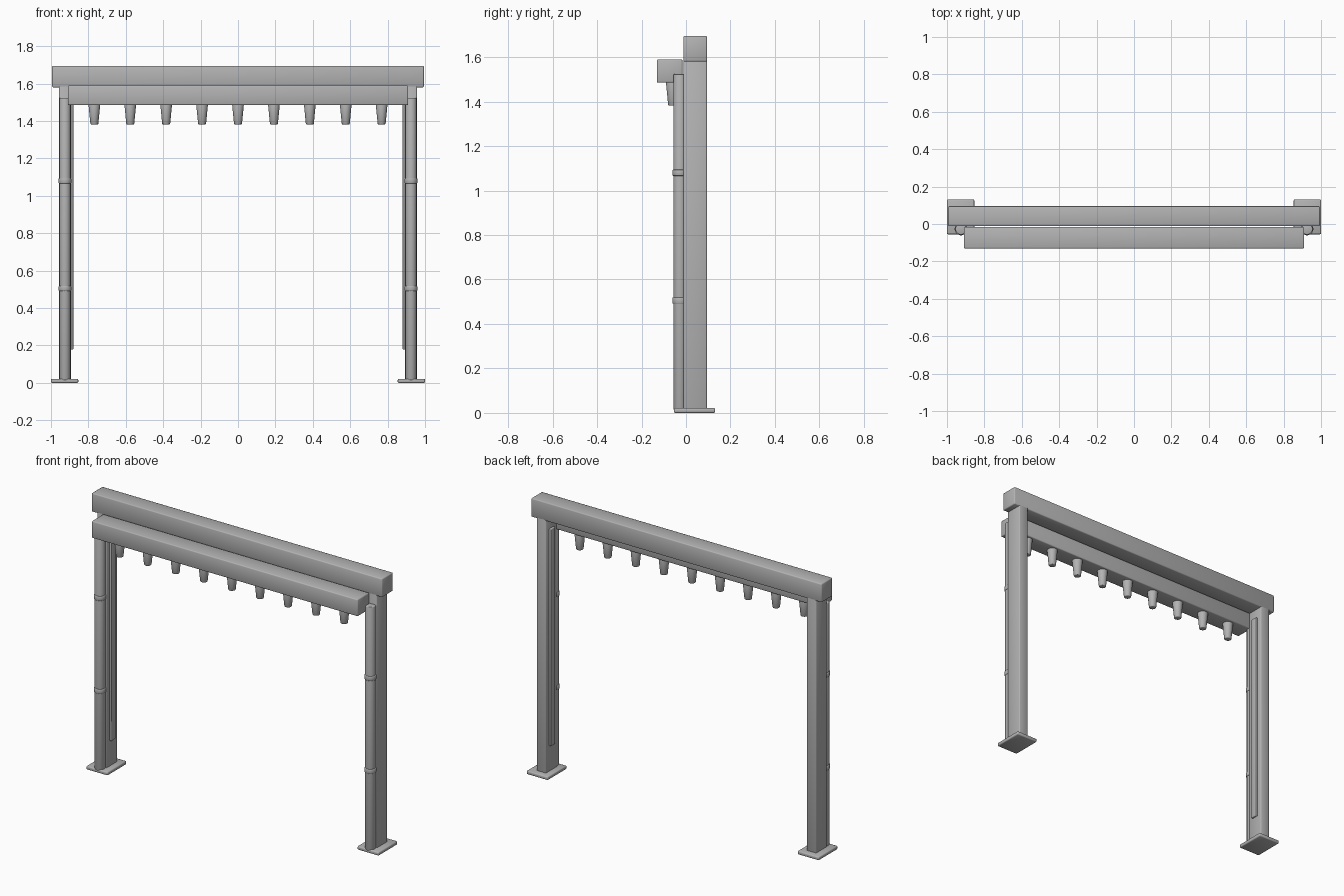
import bpy
import bmesh
import math
from mathutils import Matrix

default = bpy.data.objects.get("Cube")
if default:
    bpy.data.objects.remove(default, do_unlink=True)

# One grey metal for the whole frame
metal = bpy.data.materials.new("grey_metal")
metal.use_nodes = True
grey = (0.45, 0.45, 0.45, 1)
metal.diffuse_color = grey
metal.node_tree.nodes["Principled BSDF"].inputs["Base Color"].default_value = grey


def finish(name, bm, bevel, min_angle):
    """Round the hard edges, smooth the faces and link the object."""
    hard = [e for e in bm.edges if e.calc_face_angle(0) > min_angle]
    bmesh.ops.bevel(bm, geom=hard, offset=bevel, segments=2,
                    profile=0.5, affect='EDGES')
    for face in bm.faces:
        face.smooth = True
    mesh = bpy.data.meshes.new(name)
    bm.to_mesh(mesh)
    bm.free()
    mesh.materials.append(metal)
    obj = bpy.data.objects.new(name, mesh)
    bpy.context.collection.objects.link(obj)
    return obj


def box(name, xs, ys, zs, bevel=0.006):
    """Rounded box between the given limits on each axis."""
    bm = bmesh.new()
    bmesh.ops.create_cube(bm, size=1)
    limits = (xs, ys, zs)
    for v in bm.verts:
        v.co = [(a + b) / 2 + c * (b - a) for c, (a, b) in zip(v.co, limits)]
    return finish(name, bm, bevel, 0.5)


def tube(name, x, y, zs, r_low, r_high, bevel=0.004):
    """Upright round part, tapered when the two radii differ."""
    bm = bmesh.new()
    low, high = zs
    bmesh.ops.create_cone(bm, cap_ends=True, segments=24,
                          radius1=r_low, radius2=r_high, depth=high - low,
                          matrix=Matrix.Translation((x, y, (low + high) / 2)))
    return finish(name, bm, bevel, math.radians(50))


# Top beam and the lower nozzle housing in front of it
box("top_beam", (-0.994, 0.994), (-0.012, 0.095), (1.58, 1.695))
box("nozzle_housing", (-0.91, 0.91), (-0.131, -0.016), (1.485, 1.59))

# Row of tapered nozzles
for i in range(-4, 5):
    tube(f"nozzle_{i + 5}", i * 0.192, -0.059, (1.382, 1.495), 0.021, 0.032)

# Two mirrored legs with foot plate, pipe, pipe clamps and inner strip
for side, s in (("left", 1), ("right", -1)):
    def span(a, b):
        return tuple(sorted((s * a, s * b)))

    box(f"{side}_post", span(0.892, 0.957), (-0.012, 0.095), (0.01, 1.59))
    box(f"{side}_foot_plate", span(0.854, 1.0), (-0.055, 0.131), (0, 0.022))
    tube(f"{side}_pipe", s * 0.925, -0.027, (0.015, 1.523), 0.03, 0.03)
    for level, z in (("lower", 0.505), ("upper", 1.08)):
        tube(f"{side}_{level}_clamp", s * 0.925, -0.027,
             (z - 0.014, z + 0.014), 0.034, 0.034)
    box(f"{side}_inner_strip", span(0.88, 0.9), (0.019, 0.064),
        (0.178, 1.52), 0.004)
